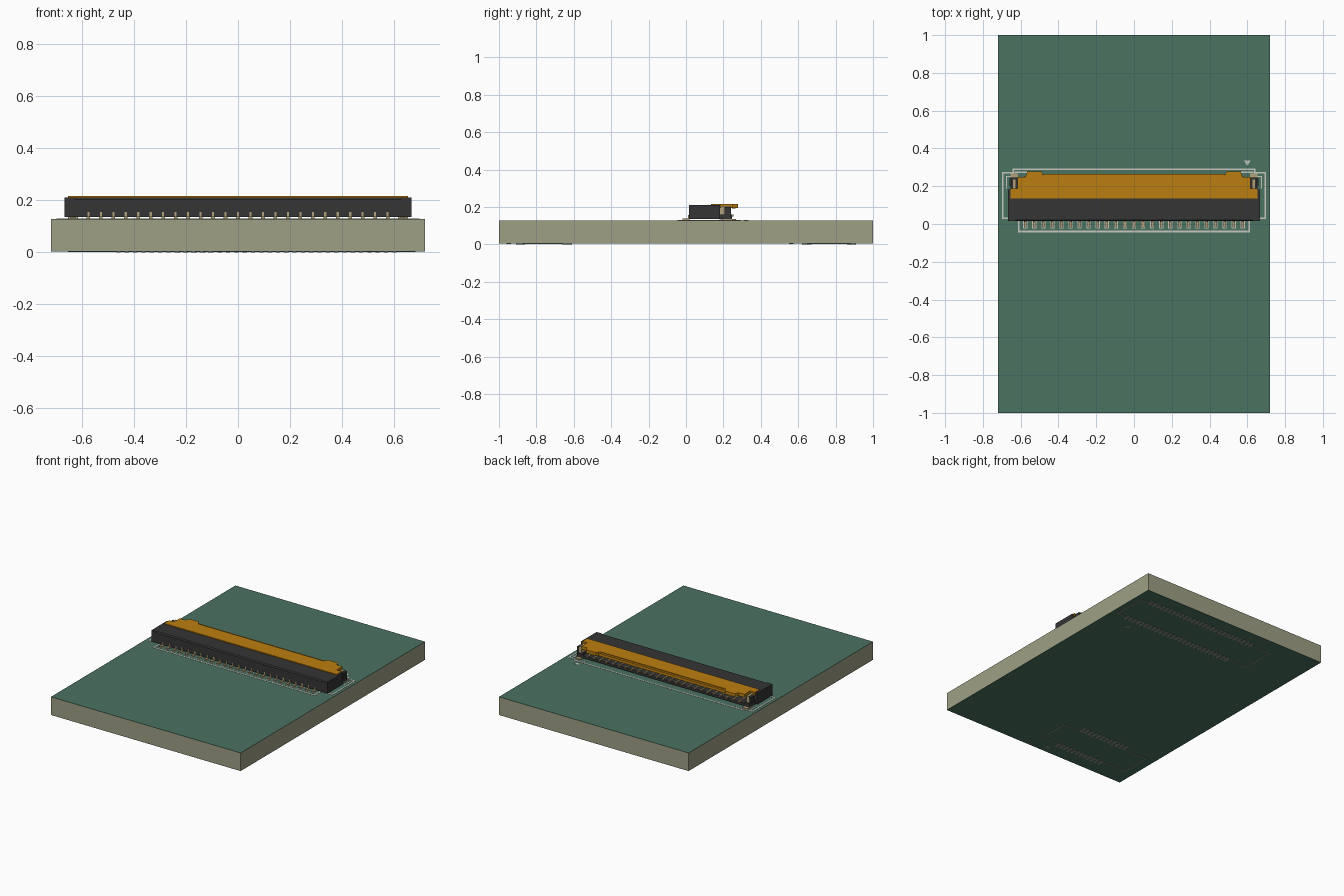
import bpy, bmesh
from mathutils import Vector

if "Cube" in bpy.data.objects:
    bpy.data.objects.remove(bpy.data.objects["Cube"])


def material(name, rgb):
    m = bpy.data.materials.new(name)
    m.diffuse_color = (*rgb, 1)
    m.use_nodes = True
    m.node_tree.nodes["Principled BSDF"].inputs["Base Color"].default_value = m.diffuse_color
    return m


GREEN = material("green_mask", (0.07, 0.17, 0.12))
EDGE = material("laminate", (0.34, 0.35, 0.23))
BLACK = material("black_plastic", (0.035, 0.035, 0.037))
AMBER = material("amber_plastic", (0.50, 0.21, 0.005))
METAL = material("tinned_metal", (0.45, 0.36, 0.19))
SILK = material("light_ink", (0.58, 0.58, 0.54))
GREY = material("dull_ink", (0.30, 0.32, 0.29))


def finish(name, bm, mat):
    bmesh.ops.recalc_face_normals(bm, faces=bm.faces[:])
    me = bpy.data.meshes.new(name)
    bm.to_mesh(me)
    bm.free()
    me.materials.append(mat)
    ob = bpy.data.objects.new(name, me)
    bpy.context.collection.objects.link(ob)
    return ob


def add_box(bm, x0, x1, y0, y1, z0, z1):
    vs = bmesh.ops.create_cube(bm, size=1)["verts"]
    for v in vs:
        v.co = Vector(((x0 + x1) / 2 + v.co.x * (x1 - x0),
                       (y0 + y1) / 2 + v.co.y * (y1 - y0),
                       (z0 + z1) / 2 + v.co.z * (z1 - z0)))


def boxes(name, mat, items):
    bm = bmesh.new()
    for b in items:
        add_box(bm, *b)
    return finish(name, bm, mat)


def both(x0, x1, *rest):
    # the same box on the right and on the left
    return [(x0, x1, *rest), (-x1, -x0, *rest)]


def prism(name, mat, pts, start, vec):
    bm = bmesh.new()
    f = bm.faces.new([bm.verts.new(start(p)) for p in pts])
    ext = bmesh.ops.extrude_face_region(bm, geom=[f])["geom"]
    bmesh.ops.translate(bm, vec=vec, verts=[g for g in ext if isinstance(g, bmesh.types.BMVert)])
    return finish(name, bm, mat)


def plan(name, mat, pts, z0, z1):
    return prism(name, mat, pts, lambda p: (p[0], p[1], z0), (0, 0, z1 - z0))


def side(name, mat, pts, x0, x1):
    return prism(name, mat, pts, lambda p: (x0, p[0], p[1]), (x1 - x0, 0, 0))


def mirrored(half):
    # right half outline to full symmetric outline
    return half + [(-x, y) for x, y in reversed(half)]


def stroke(name, mat, pts, z0, z1, w=0.009, closed=True):
    # axis-aligned printed line
    ends = list(zip(pts, pts[1:] + pts[:1]))
    if not closed:
        ends = ends[:-1]
    h = w / 2
    boxes(name, mat, [(min(a[0], b[0]) - h, max(a[0], b[0]) + h,
                       min(a[1], b[1]) - h, max(a[1], b[1]) + h, z0, z1) for a, b in ends])


# circuit board with mask on both faces
TOP = 0.128
boxes("board_core", EDGE, [(-0.72, 0.72, -1, 1, 0.005, 0.1265)])
boxes("top_mask", GREEN, [(-0.72, 0.72, -1, 1, 0.1265, TOP)])
boxes("bottom_mask", GREEN, [(-0.72, 0.72, -1, 1, 0.0035, 0.005)])

# printed outlines round the connector
stroke("connector_outline", SILK,
       mirrored([(0.61, -0.04), (0.61, 0.03), (0.695, 0.03), (0.695, 0.272),
                 (0.64, 0.272), (0.64, 0.29)]), TOP, TOP + 0.0015)
for s, n in ((1, "right"), (-1, "left")):
    stroke(n + "_corner_mark", SILK, [(s * 0.675, 0.19), (s * 0.675, 0.252), (s * 0.63, 0.252),
                                      (s * 0.63, 0.274), (s * 0.57, 0.274)],
           TOP, TOP + 0.0015, 0.006, False)
plan("pin_one_marker", SILK, [(0.583, 0.335), (0.6, 0.308), (0.617, 0.335)], TOP, TOP + 0.0015)

# underside footprints
stroke("large_footprint_outline", GREY, [(-0.39, 0.65), (0.68, 0.65), (0.68, 0.88), (-0.39, 0.88)],
       0.0015, 0.0035, 0.007)
stroke("small_footprint_outline", GREY, [(-0.65, -0.87), (0.03, -0.87), (0.03, -0.66), (-0.65, -0.66)],
       0.0015, 0.0035, 0.007)


def pad_rows(name, x0, x1, rows):
    n = round((x1 - x0) / 0.032)
    boxes(name, GREY, [(x0 + i * 0.032 - 0.008, x0 + i * 0.032 + 0.008, y, y + 0.05, 0, 0.0035)
                       for i in range(n + 1) for y in rows])


pad_rows("large_footprint_pads", -0.23, 0.6, (0.62, 0.86))
pad_rows("small_footprint_pads", -0.46, -0.1, (-0.91, -0.66))
plan("large_footprint_marker", GREY, [(0.5, 0.55), (0.52, 0.575), (0.54, 0.55)], 0.001, 0.0035)
plan("small_footprint_marker", GREY, [(-0.1, -0.96), (-0.08, -0.935), (-0.06, -0.96)], 0.001, 0.0035)

# connector housing: front block, top beam and floor of the cable slot
side("housing", BLACK, [(0.015, 0.135), (0.245, 0.135), (0.245, 0.152), (0.11, 0.152),
                        (0.11, 0.188), (0.135, 0.188), (0.135, 0.211), (0.022, 0.211),
                        (0.015, 0.204)], -0.63, 0.63)
boxes("housing_ends", BLACK,
      both(0.628, 0.668, 0.015, 0.182, 0.135, 0.211)
      + both(0.615, 0.655, 0.182, 0.245, 0.135, 0.16)
      + both(0.645, 0.66, 0.205, 0.24, 0.16, 0.2))

# tilting latch
plan("latch_plate", AMBER,
     mirrored([(0.655, 0.135), (0.655, 0.188), (0.618, 0.188), (0.618, 0.25), (0.575, 0.25),
               (0.565, 0.278), (0.49, 0.278), (0.475, 0.25)]), 0.195, 0.2165)
boxes("latch_lip", AMBER, [(-0.48, 0.48, 0.245, 0.265, 0.193, 0.212)])
boxes("latch_underside_bar", AMBER, [(-0.58, 0.58, 0.15, 0.215, 0.18, 0.195)])

# side anchors soldered to the board
boxes("side_anchors", METAL,
      both(0.626, 0.644, 0.18, 0.238, 0.132, 0.205)
      + both(0.615, 0.655, 0.195, 0.268, TOP, 0.135))

# contact pins: solder foot, riser and blade inside the slot
pins = []
for i in range(25):
    x = (i - 12) * 0.048
    pins += [(x - 0.007, x + 0.007, -0.018, 0.02, TOP, 0.138),
             (x - 0.004, x + 0.004, 0.011, 0.02, TOP, 0.156),
             (x - 0.005, x + 0.005, 0.1, 0.255, 0.15, 0.16)]
boxes("contact_pins", METAL, pins)
boxes("solder_pads", SILK, [((i - 12) * 0.048 - 0.011, (i - 12) * 0.048 + 0.011, -0.024, 0.02,
                             TOP, TOP + 0.001) for i in range(25)])
